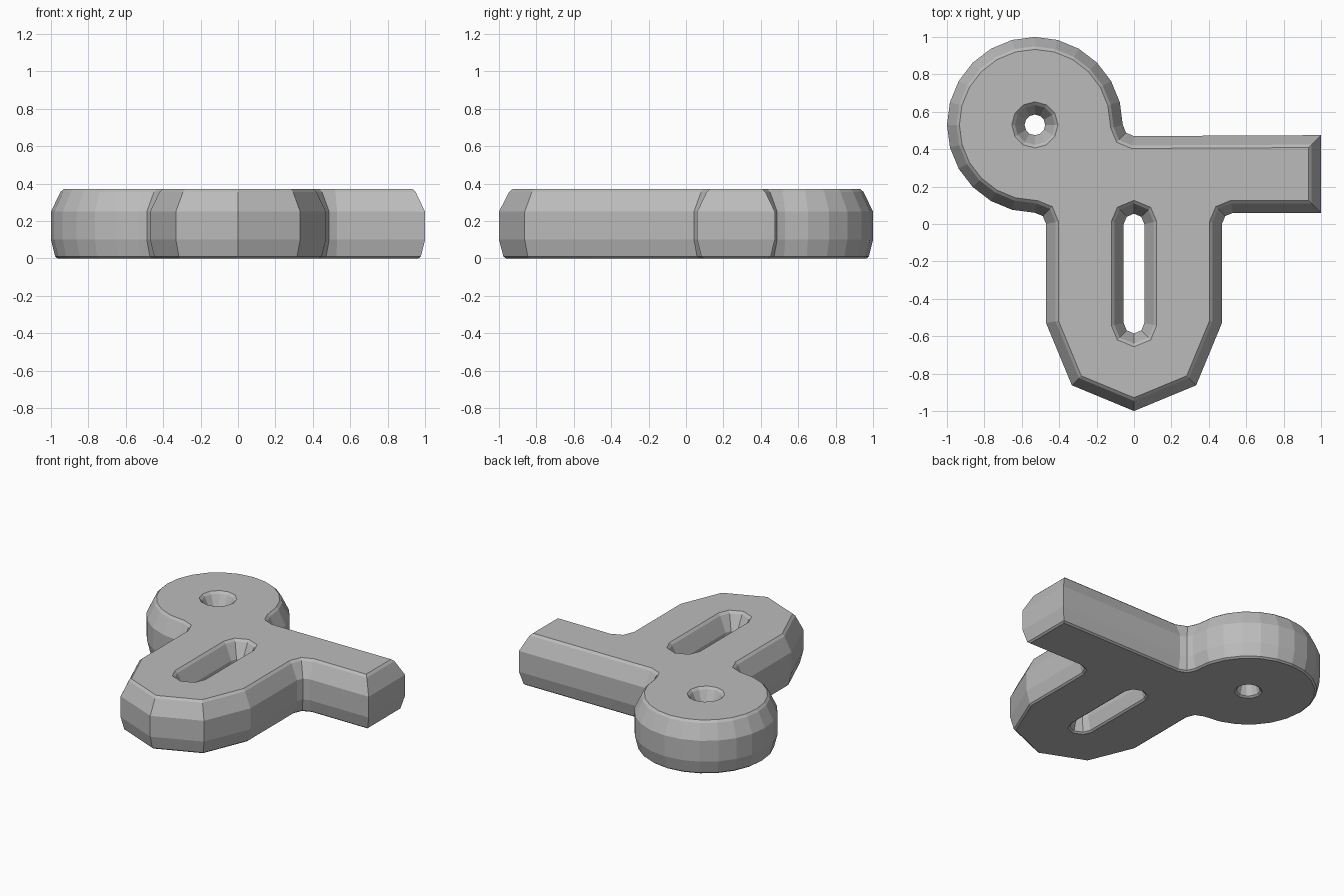
import bpy, bmesh
from math import cos, sin, pi, radians
from mathutils import Vector

if "Cube" in bpy.data.objects:
    bpy.data.objects.remove(bpy.data.objects["Cube"])


def arc(cx, cy, r, a0, a1, n):
    """Points of an arc in degrees, both ends included."""
    return [Vector((cx + r * cos(radians(a0 + (a1 - a0) * i / n)),
                    cy + r * sin(radians(a0 + (a1 - a0) * i / n)))) for i in range(n + 1)]


def inset(loop, d):
    """Mitred offset towards the left of travel (into the material)."""
    out = []
    for i, p in enumerate(loop):
        a = (p - loop[i - 1]).normalized()
        b = (loop[(i + 1) % len(loop)] - p).normalized()
        na, nb = Vector((-a.y, a.x)), Vector((-b.y, b.x))
        out.append(p + (na + nb) * (d / (1 + na.dot(nb))))
    return out


# Outline: round head, tapered stem and straight arm, joined by small fillets
C, R, F = 0.53, 0.47, 0.06
outline = arc(-C, C, R, 0, 270, 18)
outline += arc(-C, 0, F, 90, 0, 2)[1:]
outline += arc(0, -C, R, 180, 360, 4)
outline += arc(C, 0, F, 180, 90, 2)
outline += [Vector((1, F)), Vector((1, 0.475))]
outline += arc(0, C, 0.06, 270, 180, 2)[:-1]

# Openings run clockwise so the material stays on the left
slot = arc(0, 0, 0.055, 180, 0, 4) + arc(0, -C, 0.055, 0, -180, 4)
hole = arc(-C, C, 0.055, 360, 0, 12)[:-1]

# Edge cross-section: (height, inset)
profile = [(0, 0.035), (0.01, 0.022), (0.10, 0), (0.25, 0), (0.355, 0.05), (0.37, 0.066)]

bm = bmesh.new()
caps = ([], [])
for loop in (outline, slot, hole):
    rings = [[bm.verts.new((p.x, p.y, z)) for p in inset(loop, d)] for z, d in profile]
    n = len(loop)
    for lo, hi in zip(rings, rings[1:]):
        for i in range(n):
            j = (i + 1) % n
            bm.faces.new((lo[i], lo[j], hi[j], hi[i]))
    for cap, ring in zip(caps, (rings[0], rings[-1])):
        cap += [bm.edges.get((ring[i], ring[(i + 1) % n])) for i in range(n)]

# Flat top and bottom with the openings left free
for cap, nz in zip(caps, (-1, 1)):
    bmesh.ops.triangle_fill(bm, edges=cap, use_beauty=True, normal=(0, 0, nz))
bmesh.ops.recalc_face_normals(bm, faces=bm.faces)

mesh = bpy.data.meshes.new("bracket_plate")
bm.to_mesh(mesh)
bm.free()
grey = bpy.data.materials.new("plain grey")
grey.diffuse_color = (0.5, 0.5, 0.5, 1)
grey.use_nodes = True
grey.node_tree.nodes["Principled BSDF"].inputs["Base Color"].default_value = grey.diffuse_color
mesh.materials.append(grey)
plate = bpy.data.objects.new("bracket_plate", mesh)
bpy.context.collection.objects.link(plate)
